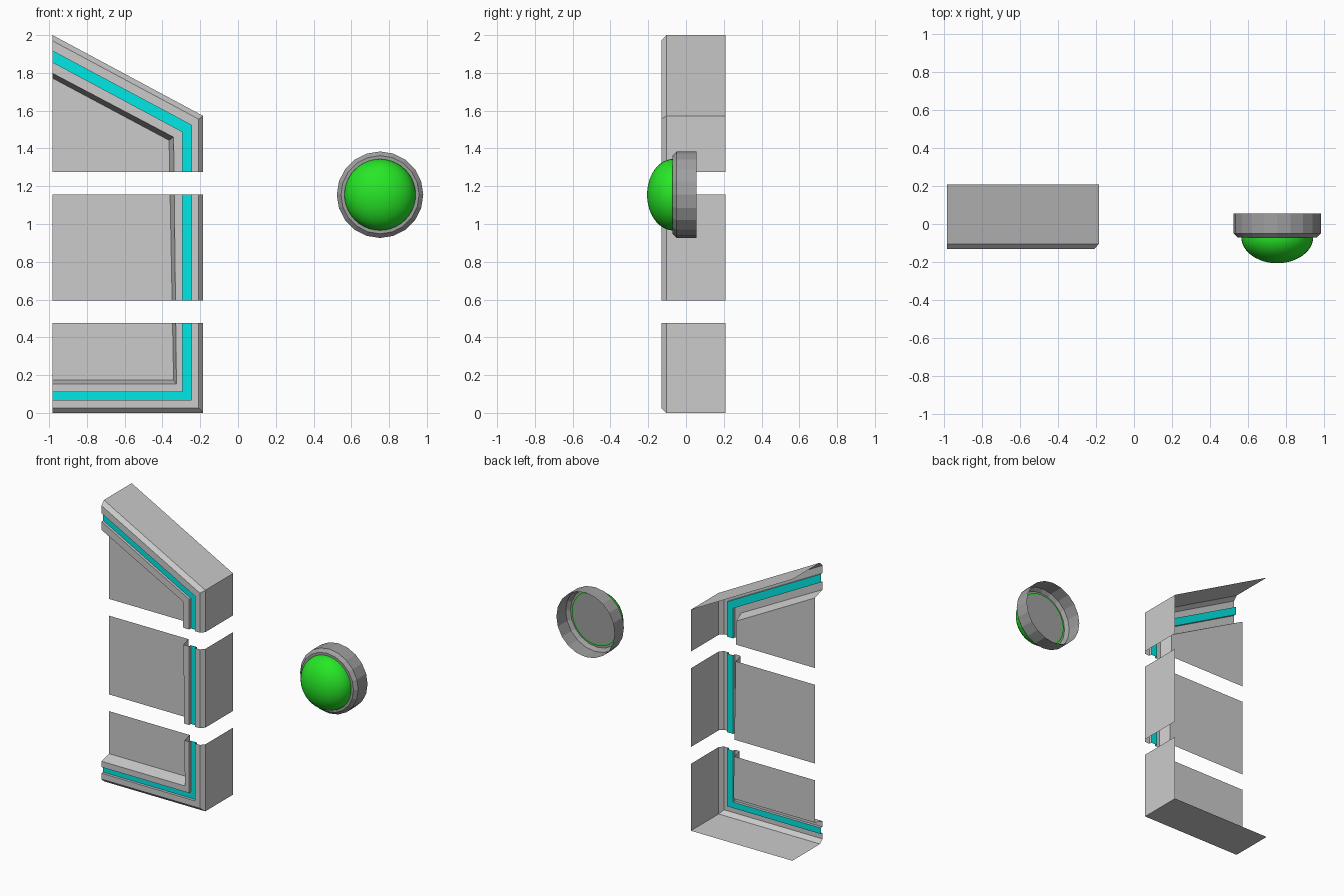
import bpy, bmesh
from math import cos, sin, pi

if "Cube" in bpy.data.objects:
    bpy.data.objects.remove(bpy.data.objects["Cube"])


def material(name, rgb):
    m = bpy.data.materials.new(name)
    m.diffuse_color = (*rgb, 1)
    m.use_nodes = True
    m.node_tree.nodes["Principled BSDF"].inputs["Base Color"].default_value = m.diffuse_color
    return m


CYAN = material("cyan", (0.0, 0.8, 0.78))
GREEN = material("green", (0.02, 0.8, 0.02))
DARK = material("dark_grey", (0.35, 0.35, 0.35))


def make(name, verts, faces, mat=None):
    me = bpy.data.meshes.new(name)
    me.from_pydata(verts, [], faces)
    if mat:
        me.materials.append(mat)
    ob = bpy.data.objects.new(name, me)
    bpy.context.collection.objects.link(ob)
    return ob


LEFT = -0.982
# Frame profile from outer back edge to inner lip:
# y, bottom z, x at bottom corner, x at top corner, z at top corner, z at top left
PROFILE = [
    (0.208, 0.000, -0.184, -0.184, 1.572, 2.000),
    (-0.104, 0.000, -0.184, -0.184, 1.572, 2.000),
    (-0.131, 0.026, -0.208, -0.208, 1.555, 1.970),
    (-0.131, 0.068, -0.246, -0.246, 1.523, 1.916),
    (-0.112, 0.068, -0.246, -0.246, 1.523, 1.916),
    (-0.112, 0.111, -0.293, -0.293, 1.488, 1.857),
    (-0.131, 0.111, -0.293, -0.293, 1.488, 1.857),
    (-0.131, 0.153, -0.326, -0.341, 1.460, 1.798),
    (-0.045, 0.174, -0.341, -0.365, 1.443, 1.772),
]
STRIP = 4  # profile segment carrying the coloured strip


def side(p, z):
    """Point on the upright part of a profile line at height z."""
    y, zb, xb, xt, zt, _ = p
    return (xb + (xt - xb) * (z - zb) / (zt - zb), y, z)


def bottom_path(p):
    return [(LEFT, p[0], p[1]), (p[2], p[0], p[1]), side(p, 0.476)]


def middle_path(p):
    return [side(p, 0.595), side(p, 1.155)]


def top_path(p):
    return [side(p, 1.274), (p[3], p[0], p[4]), (LEFT, p[0], p[5])]


def section(name, path, panel_ends):
    lines = [path(p) for p in PROFILE]
    n = len(lines[0])

    def skin(part, rows, mat=None):
        verts, faces = [], []
        for r in rows:
            b = len(verts)
            verts += lines[r] + lines[r + 1]
            faces += [(b + i, b + i + 1, b + n + i + 1, b + n + i) for i in range(n - 1)]
        ob = make(part, verts, faces, mat)
        bm = bmesh.new()
        bm.from_mesh(ob.data)
        bmesh.ops.remove_doubles(bm, verts=bm.verts, dist=1e-5)
        for f in bm.faces:
            f.normal_flip()
        bm.to_mesh(ob.data)
        bm.free()

    skin(name + "_frame", [r for r in range(len(PROFILE) - 1) if r != STRIP])
    skin(name + "_strip", [STRIP], CYAN)
    # Recessed panel closing the inner edge of the lip
    inner = lines[-1] + [(LEFT, PROFILE[-1][0], z) for z in panel_ends]
    make(name + "_panel", inner, [tuple(range(len(inner)))])


section("bottom", bottom_path, [0.476])
section("middle", middle_path, [1.155, 0.595])
section("top", top_path, [1.274])

# Round button: rings lathed about the y axis
CX, CZ = 0.752, 1.155


def lathe(name, rings, n, mat, cap=False):
    verts = [(CX + r * sin(2 * pi * i / n), y, CZ + r * cos(2 * pi * i / n))
             for r, y in rings for i in range(n)]
    faces = [(k * n + i, k * n + (i + 1) % n, (k + 1) * n + (i + 1) % n, (k + 1) * n + i)
             for k in range(len(rings) - 1) for i in range(n)]
    if cap:
        faces.append(tuple((len(rings) - 1) * n + i for i in range(n)))
    return make(name, verts, faces, mat)


lathe("button_rim", [(0.229, 0.055), (0.229, -0.05), (0.207, -0.072), (0.188, -0.072)], 20, DARK)

dome_rings = [(0.178, -0.062), (0.189, -0.062)]
dome_rings += [(0.189 * cos(a), -0.068 - 0.138 * sin(a)) for a in [pi / 2 * k / 12 for k in range(12)]]
dome_rings.append((0.004, -0.206))
dome = lathe("button_dome", dome_rings, 40, GREEN, cap=True)
bpy.context.view_layer.objects.active = dome
dome.select_set(True)
bpy.ops.object.shade_smooth_by_angle()

# Disc closing the back of the dome
disc = lathe("button_back_disc", [(0.18, -0.061)], 20, DARK, cap=True)
disc.data.flip_normals()
